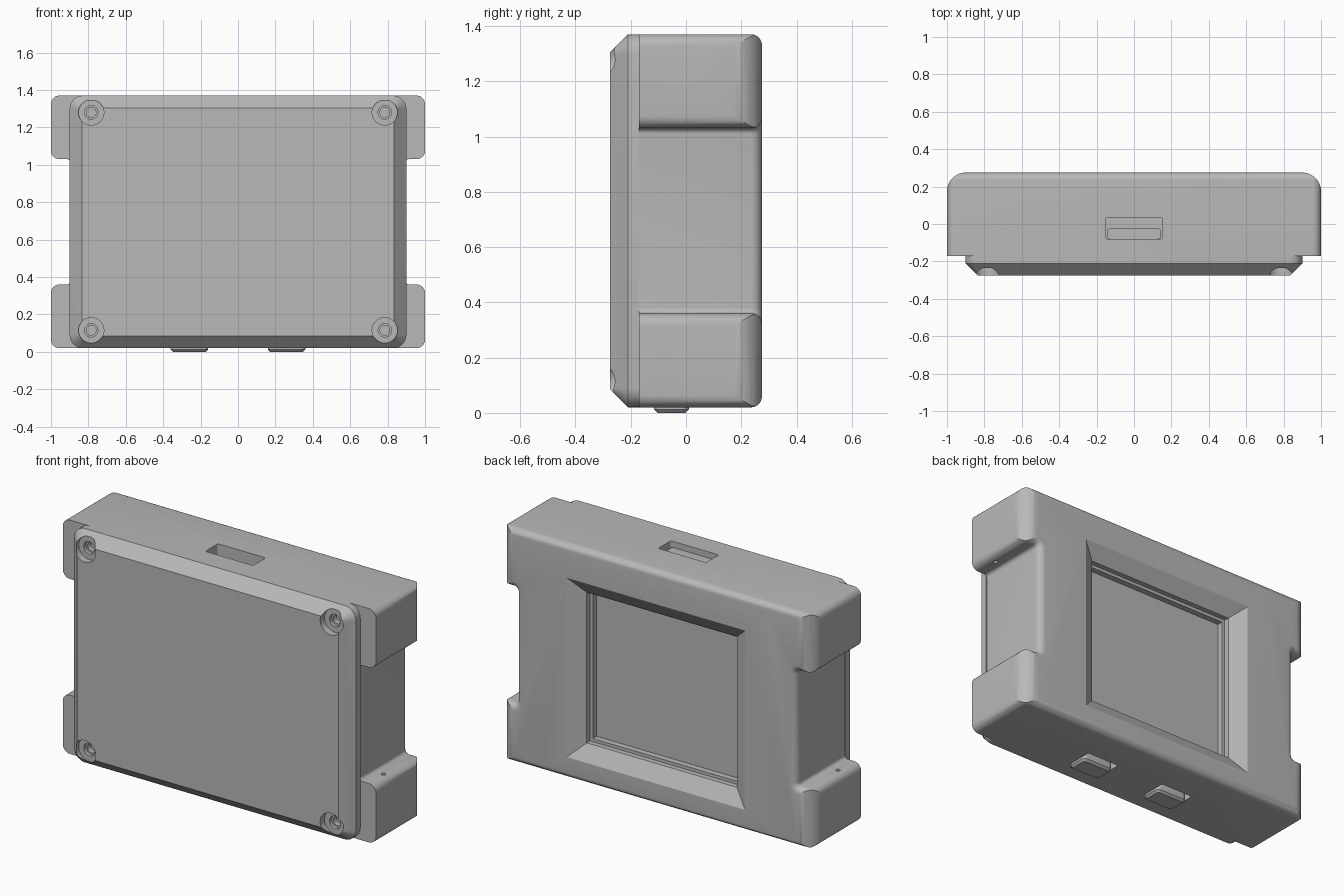
import bpy, bmesh, math
from mathutils import Vector

if "Cube" in bpy.data.objects:
    bpy.data.objects.remove(bpy.data.objects["Cube"], do_unlink=True)

grey = bpy.data.materials.new("enclosure_grey")
grey.use_nodes = True
GREY = (0.48, 0.48, 0.48, 1)
grey.diffuse_color = GREY
grey.node_tree.nodes["Principled BSDF"].inputs["Base Color"].default_value = GREY


def outline(corners, inset=0.0, seg=7):
    """Rounded right-angled outline; corners are (a, b, radius), anticlockwise."""
    pts, n = [], len(corners)
    for i, (a, b, r) in enumerate(corners):
        p = Vector((a, b))
        d1 = (p - Vector(corners[i - 1][:2])).normalized()
        d2 = (Vector(corners[(i + 1) % n][:2]) - p).normalized()
        convex = d1.x * d2.y - d1.y * d2.x > 0
        p += inset * (Vector((-d1.y, d1.x)) + Vector((-d2.y, d2.x)))
        rad = r - inset if convex else r + inset
        rad = max(rad, 0.001)
        c = p + rad * (d2 - d1)
        for k in range(seg + 1):
            t = math.pi / 2 * k / seg
            pts.append(c + rad * (d1 * math.sin(t) - d2 * math.cos(t)))
    return pts


def rect(a0, a1, b0, b1, r):
    return [(a0, b0, r), (a1, b0, r), (a1, b1, r), (a0, b1, r)]


def circle(a, b, r, n=32):
    return [Vector((a + r * math.cos(math.tau * k / n), b + r * math.sin(math.tau * k / n)))
            for k in range(n)]


def loft(name, rings, axis):
    """Closed solid through (points, height) rings stacked along an axis."""
    bm = bmesh.new()
    loops = []
    for pts, h in rings:
        loops.append([bm.verts.new((p.x, h, p.y) if axis == "y" else (p.x, p.y, h)) for p in pts])
    n = len(loops[0])
    for lo, hi in zip(loops, loops[1:]):
        for k in range(n):
            bm.faces.new((lo[k], lo[(k + 1) % n], hi[(k + 1) % n], hi[k]))
    bm.faces.new(loops[0])
    bm.faces.new(loops[-1])
    bmesh.ops.recalc_face_normals(bm, faces=bm.faces)
    mesh = bpy.data.meshes.new(name)
    bm.to_mesh(mesh)
    bm.free()
    mesh.materials.append(grey)
    ob = bpy.data.objects.new(name, mesh)
    bpy.context.collection.objects.link(ob)
    return ob


def select(ob):
    bpy.ops.object.select_all(action="DESELECT")
    ob.select_set(True)
    bpy.context.view_layer.objects.active = ob


def carve(ob, cutter, operation="DIFFERENCE"):
    cutter.hide_render = True
    select(ob)
    mod = ob.modifiers.new("carve", "BOOLEAN")
    mod.operation, mod.solver, mod.object = operation, "EXACT", cutter
    bpy.ops.object.modifier_apply(modifier=mod.name)
    bpy.data.objects.remove(cutter, do_unlink=True)


def smooth(ob):
    select(ob)
    bpy.ops.object.shade_smooth_by_angle(angle=math.radians(30))


BOTTOM, TOP, FRONT, BACK = 0.02, 1.37, -0.17, 0.275
WAIST, LOW, HIGH = 0.895, 0.36, 1.03

# Main shell: four corner ears around a narrower waist, rounded at the back
R, C = 0.045, 0.02
right = [(1, BOTTOM, R), (1, LOW, R), (WAIST, LOW, C), (WAIST, HIGH, C), (1, HIGH, R), (1, TOP, R)]
shape = right + [(-x, z, r) for x, z, r in reversed(right)]
edge = 0.04
rings = [(outline(shape), FRONT)]
for k in range(7):
    t = math.pi / 2 * k / 6
    rings.append((outline(shape, edge * (1 - math.cos(t))), BACK - edge + edge * math.sin(t)))
shell = loft("main_shell", rings, "y")

# Wide rounding of the upright back corners
plan = [(-1, -0.5, 0.02), (1, -0.5, 0.02), (1, BACK, 0.1), (-1, BACK, 0.1)]
carve(shell, loft("plan_cutter", [(outline(plan, 0, 10), -0.1), (outline(plan, 0, 10), 1.5)], "z"),
      "INTERSECT")

# Screen window: sloped surround, then two steps down to the screen
def window(half, z0, z1):
    return [Vector(p) for p in ((-half, z0), (half, z0), (half, z1), (-half, z1))]

carve(shell, loft("window_cutter", [
    (window(0.66, 0.06, 1.26), 0.33), (window(0.48, 0.23, 1.10), 0.22),
    (window(0.48, 0.23, 1.10), 0.19), (window(0.462, 0.248, 1.082), 0.19),
    (window(0.462, 0.248, 1.082), 0.155)], "y"))

# Slot in the top
slot = outline(rect(-0.153, 0.153, -0.08, 0.035, 0.012))
carve(shell, loft("slot_cutter", [(slot, 1.28), (slot, 1.45)], "z"))

# Port pockets underneath, and small holes in the ears
for s in (-1, 1):
    x = s * 0.26
    pocket = outline(rect(x - 0.105, x + 0.105, -0.12, 0.05, 0.012))
    carve(shell, loft("pocket_cutter", [(pocket, -0.1), (pocket, 0.1)], "z"))
    hole = circle(s * 0.95, -0.03, 0.012, 16)
    carve(shell, loft("hole_cutter", [(hole, 0.28), (hole, 1.11)], "z"))
smooth(shell)

# Front lid with chamfered rim
lid_shape = rect(-0.9, 0.9, BOTTOM, TOP, 0.07)
lid = loft("front_lid", [(outline(lid_shape), FRONT), (outline(lid_shape), -0.21),
                         (outline(lid_shape, 0.065), -BACK)], "y")

# Stepped screw recesses in the lid corners
for x in (-0.785, 0.785):
    for z in (0.115, 1.28):
        steps = [(0.068, -0.35), (0.068, -0.235), (0.036, -0.235), (0.036, -0.215),
                 (0.026, -0.215), (0.026, -0.185)]
        carve(lid, loft("screw_cutter", [(circle(x, z, r), y) for r, y in steps], "y"))
smooth(lid)

# Connector inside the top slot
bar = rect(-0.145, 0.145, -0.079, -0.025, 0.014)
smooth(loft("slot_connector", [(outline(bar), 1.27), (outline(bar), 1.335)], "z"))

# Connectors standing slightly proud of the underside
for side, s in (("left", 1), ("right", -1)):
    x = s * 0.26
    port = rect(x - 0.1, x + 0.1, -0.115, 0.01, 0.025)
    smooth(loft(side + "_port", [(outline(port), 0.11), (outline(port), 0.012),
                                 (outline(port, 0.012), 0)], "z"))
